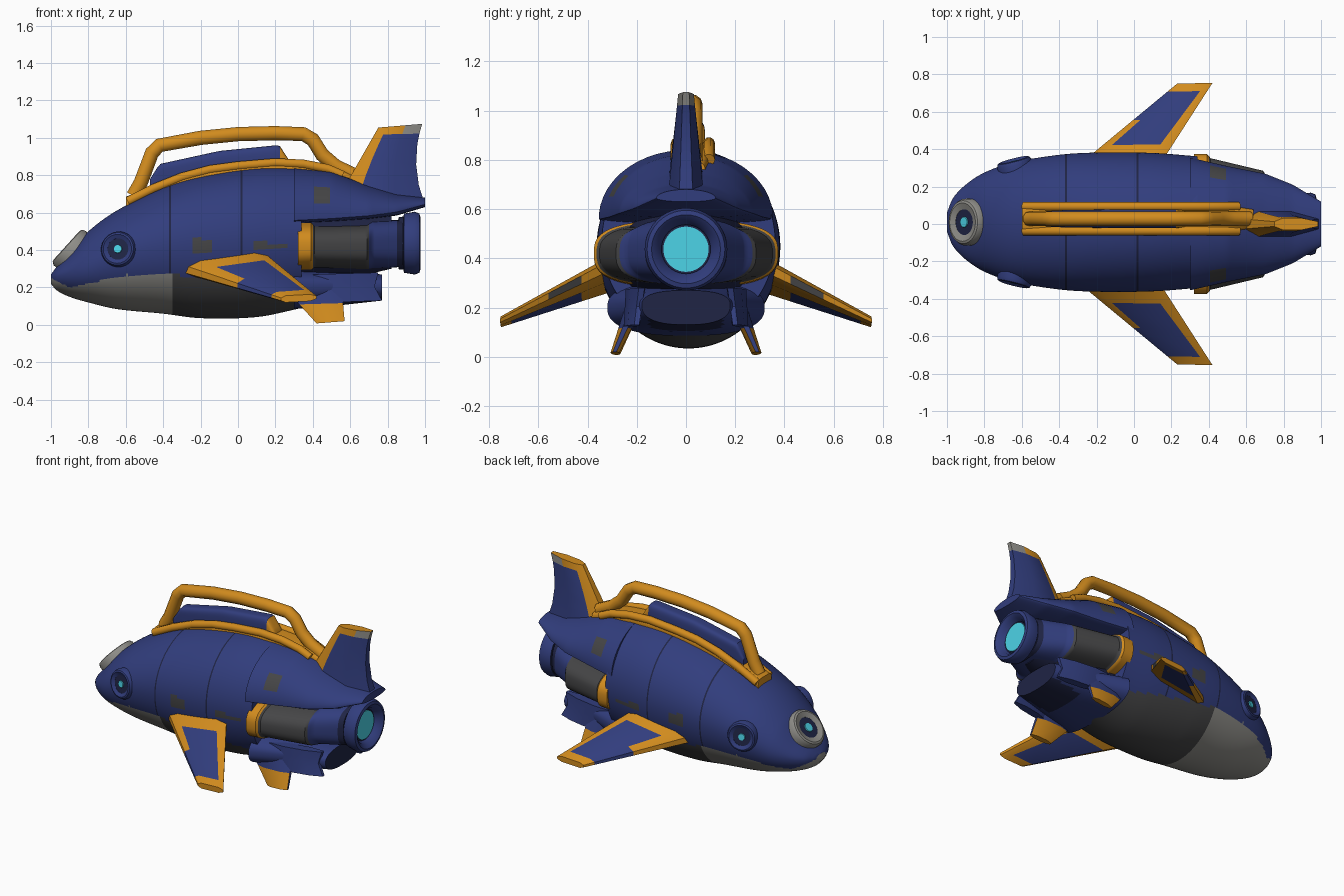
import bpy, bmesh, math
from mathutils import Vector

if "Cube" in bpy.data.objects:
    bpy.data.objects.remove(bpy.data.objects["Cube"], do_unlink=True)


def material(name, *rgb):
    m = bpy.data.materials.new(name)
    m.use_nodes = True
    m.diffuse_color = (*rgb, 1)
    m.node_tree.nodes["Principled BSDF"].inputs["Base Color"].default_value = (*rgb, 1)
    return m


PALETTE = [material("hull blue", .031, .047, .205), material("gold trim", .64, .26, .013),
           material("light grey", .27, .265, .245), material("dark grey", .06, .06, .062),
           material("cyan glow", .08, .72, .88), material("deep navy", .014, .018, .06)]
BLUE, GOLD, LIGHT, DARK, CYAN, NAVY = range(6)


def finish(name, bm, rule=None, angle=35):
    """Turn a bmesh into an object; rule is a colour, a function of face centre, or None if painted."""
    bmesh.ops.recalc_face_normals(bm, faces=bm.faces)
    if rule is not None:
        for f in bm.faces:
            f.material_index = rule(f.calc_center_median()) if callable(rule) else rule
    me = bpy.data.meshes.new(name)
    for m in PALETTE:
        me.materials.append(m)
    bm.to_mesh(me)
    bm.free()
    ob = bpy.data.objects.new(name, me)
    bpy.context.collection.objects.link(ob)
    bpy.ops.object.select_all(action='DESELECT')
    ob.select_set(True)
    bpy.context.view_layer.objects.active = ob
    bpy.ops.object.shade_smooth_by_angle(angle=math.radians(angle))


def bridge(bm, rings):
    for a, b in zip(rings, rings[1:]):
        n = len(a)
        for i in range(n):
            bm.faces.new((a[i], a[(i + 1) % n], b[(i + 1) % n], b[i]))
    bm.faces.new(rings[0])
    bm.faces.new(rings[-1])


def sample(st, x, smooth):
    """Interpolate station rows (x, top, middle, bottom, half width) at x."""
    k = max(i for i in range(len(st) - 1) if st[i][0] <= x + 1e-6)
    a, b = st[k], st[k + 1]
    h = b[0] - a[0]
    t = (x - a[0]) / h

    def slope(i, j):
        lo, hi = st[max(i - 1, 0)], st[min(i + 1, len(st) - 1)]
        return (hi[j] - lo[j]) / (hi[0] - lo[0])
    out = []
    for j in range(1, 5):
        v = a[j] + (b[j] - a[j]) * t
        if smooth:
            v = ((2*t**3 - 3*t*t + 1) * a[j] + (t**3 - 2*t*t + t) * h * slope(k, j)
                 + (3*t*t - 2*t**3) * b[j] + (t**3 - t*t) * h * slope(k + 1, j))
        out.append(v)
    return out


def loft(name, st, rule, rows=40, sides=48, power=1.0, y0=0, smooth=True):
    bm = bmesh.new()
    rings = []
    for r in range(rows + 1):
        x = st[0][0] + (st[-1][0] - st[0][0]) * r / rows
        top, mid, bot, hw = sample(st, x, smooth)
        ring = []
        for i in range(sides):
            a = math.tau * (i + .5) / sides
            c, s = (math.copysign(abs(v) ** power, v) for v in (math.cos(a), math.sin(a)))
            ring.append(bm.verts.new((x, y0 + hw * c, mid + s * ((top - mid) if s > 0 else (mid - bot)))))
        rings.append(ring)
    bridge(bm, rings)
    finish(name, bm, rule)


def fin(name, corners, spans, chords, thick, normal, rule, bow=0):
    """Tapered blade; rule(t, c) gives the colour at a span and chord fraction."""
    rl, rt, tl, tt = map(Vector, corners)
    normal = Vector(normal)
    bm = bmesh.new()
    rings, tags = [], {}
    for t in spans:
        top, low = [], []
        for c in chords:
            p = rl.lerp(tl, t).lerp(rt.lerp(tt, t), c)
            p.x += bow * 4 * t * (1 - t) * c
            w = thick[0] + (thick[1] - thick[0]) * t
            w *= .4 if c in (0, 1) else 1
            for side, row in ((1, top), (-1, low)):
                v = bm.verts.new(p + normal * w * side)
                tags[v] = (t, c)
                row.append(v)
        rings.append(top + low[::-1])
    bridge(bm, rings)
    for f in bm.faces:
        f.material_index = rule(*(sum(tags[v][k] for v in f.verts) / len(f.verts) for k in (0, 1)))
    finish(name, bm)


def lathe(name, profile, loc, axis, rule, sides=40):
    """Turn (distance along axis, radius) points around an axis."""
    q = Vector(axis).to_track_quat('Z', 'Y')
    bm = bmesh.new()
    bridge(bm, [[bm.verts.new(Vector(loc) + q @ Vector((r * math.cos(math.tau * i / sides),
                r * math.sin(math.tau * i / sides), d))) for i in range(sides)] for d, r in profile])
    finish(name, bm, rule)


def tube(name, points, radius, colour, y):
    cu = bpy.data.curves.new(name, 'CURVE')
    cu.dimensions = '3D'
    cu.bevel_depth, cu.bevel_resolution, cu.use_fill_caps = radius, 3, True
    sp = cu.splines.new('POLY')
    sp.points.add(len(points) - 1)
    for p, (x, z) in zip(sp.points, points):
        p.co = (x, y, z, 1)
    tmp = bpy.data.objects.new(name + "_path", cu)
    bpy.context.collection.objects.link(tmp)
    me = bpy.data.meshes.new_from_object(tmp.evaluated_get(bpy.context.evaluated_depsgraph_get()))
    bm = bmesh.new()
    bm.from_mesh(me)
    bpy.data.objects.remove(tmp, do_unlink=True)
    finish(name, bm, colour, 50)


# Main hull with jaw, belly, seams and hatches
def hull_colour(p):
    jaw = (.25 - (p.x + 1) * .5) if p.x < -.9 else min(.2 + (p.x + .9) * .22, .268)
    if p.x < -.35 and p.z < jaw:
        return LIGHT
    if p.x >= -.35 and p.z < .27 - (p.x + .35) * .13:
        return DARK
    if (-.24 < p.x < -.14 and .38 < p.z < .46) or (.08 < p.x < .26 and .41 < p.z < .44):
        return DARK
    if any(abs(p.x - s) < .005 for s in (-.36, .02)):
        return NAVY
    return BLUE


loft("hull", [(-1, .27, .25, .22, .05), (-.97, .31, .26, .185, .125), (-.9, .385, .28, .15, .2),
              (-.8, .50, .31, .12, .265), (-.65, .61, .37, .085, .318), (-.4, .735, .42, .06, .36),
              (-.2, .795, .44, .036, .372), (.1, .84, .46, .042, .37), (.34, .84, .47, .09, .352)],
     hull_colour, rows=140, sides=112, y0=.01)

# Rear shells and engine housing
loft("upper_tail_shell", [(.3, .84, .56, .54, .355), (.5, .82, .57, .55, .31), (.7, .745, .585, .565, .27),
                          (.85, .70, .605, .585, .21), (1, .68, .645, .63, .12)],
     lambda p: DARK if .41 < p.x < .5 and .64 < p.z < .73 else BLUE, smooth=False)
loft("lower_tail_shell", [(.3, .31, .2, .085, .32), (.5, .29, .21, .10, .25), (.77, .27, .21, .13, .18)],
     lambda p: NAVY if p.x > .765 or (abs(p.y) < .15 and p.z < .2 and p.x > .55) else BLUE,
     power=.8, smooth=False)
loft("tail_core", [(.3, .6, .43, .2, .3), (.6, .62, .43, .25, .22), (.82, .6, .43, .3, .14)], NAVY)
loft("engine_housing", [(.32, .555, .42, .28, .375), (.39, .555, .42, .285, .375), (.41, .54, .42, .295, .352),
                        (.69, .54, .42, .295, .285), (.72, .56, .43, .30, .24), (.88, .56, .435, .31, .15)],
     lambda p: GOLD if p.x < .395 else DARK if p.x < .7 else NAVY if p.x > .85 else BLUE,
     rows=56, power=.7, smooth=False)
lathe("engine_nozzle", [(0, .12), (.005, .14), (.03, .142), (.032, .158), (.09, .168), (.115, .158),
                        (.12, .14), (.10, .115), (.05, .095)], (.855, 0, .437), (1, 0, 0),
      lambda p: NAVY if p.x < .888 else BLUE)
lathe("glow_rim", [(0, .1), (.04, .1)], (.89, 0, .437), (1, 0, 0), NAVY)
lathe("engine_glow", [(0, .092), (.006, .092)], (.93, 0, .437), (1, 0, 0), CYAN)

# Tail fin
fin("tail_fin", [(.57, 0, .74), (1, 0, .64), (.75, 0, 1.055), (.985, 0, 1.075)],
    [0, .25, .5, .75, .88, 1], [0, .2, .62, 1], (.07, .032), (0, 1, 0),
    lambda t, c: (LIGHT if c > .62 else GOLD) if t > .88 else GOLD if c < .2 else BLUE, bow=-.04)

# Carrying handle, rails and dorsal ridge
HY = .028
tube("handle", [(-.56, .69), (-.52, .76), (-.46, .92), (-.42, .96), (-.2, 1.0), (0, 1.02), (.2, 1.025),
                (.35, 1.02), (.40, .99), (.45, .91), (.52, .85), (.62, .80)], .04, GOLD, HY)
for side, label in ((1, "left"), (-1, "right")):
    tube("rail_" + label, [(-.59, .66), (-.45, .73), (-.3, .79), (-.15, .83), (0, .85), (.2, .867), (.35, .86),
                           (.48, .835), (.56, .80)], .025, GOLD, HY + side * .065)
loft("rail_bed", [(-.6, .685, .64, .6, .07), (-.3, .8, .76, .7, .085), (0, .855, .8, .75, .085),
                  (.25, .87, .82, .75, .085), (.5, .845, .78, .7, .07), (.64, .79, .74, .68, .05)],
     GOLD, power=.5, y0=HY)
loft("dorsal_ridge", [(-.47, .78, .75, .72, .04), (-.42, .86, .8, .72, .045), (-.1, .93, .85, .75, .05),
                      (.22, .962, .87, .78, .05), (.28, .87, .83, .78, .045)],
     lambda p: GOLD if p.x > .215 else BLUE, power=.5, y0=HY, smooth=False)


# Round eyes: ring, iris and glowing pupil
def eye(name, loc, axis, size, inner, ring):
    lathe(name + "_ring", [(-.06, size), (0, size), (.016, size * .92), (.02, size * .82),
                           (.008, size * inner), (-.03, size * inner)], loc, axis, ring)
    lathe(name + "_iris", [(-.002, size * inner), (.007, size * inner)], loc, axis, NAVY)
    lathe(name + "_pupil", [(.004, size * .24), (.013, size * .22)], loc, axis, CYAN, 16)


eye("nose_eye", (-.902, .01, .412), (-.74, 0, .67), .125, .55, LIGHT)

for s, label in ((1, "left"), (-1, "right")):
    eye("eye_" + label, (-.64, .01 + s * .314, .405), (-.25, s, .1), .095, .6, BLUE)
    # Swept wings with gold edging and a dark gap in the trailing edge
    fin("wing_" + label, [(-.29, s * .32, .30), (.14, s * .32, .365), (.23, s * .75, .137), (.42, s * .755, .147)],
        [0, .24, .55, .9, 1], [0, .13, .82, 1], (.05, .018), (0, 0, 1),
        lambda t, c: DARK if c > .95 and .2 < t < .5 else
        GOLD if t < .2 or t > .9 or c > .85 or (c < .1 and t < .5) else BLUE)
    # Ventral fins with gold tips
    fin("ventral_fin_" + label, [(.2, s * .2, .25), (.55, s * .19, .25), (.42, s * .283, .008), (.57, s * .29, .02)],
        [0, .3, .58, 1], [0, .25, .75, 1], (.04, .018), (0, 1, 0),
        lambda t, c: GOLD if t > .58 and c < .95 else BLUE)
    # Lower tail skirts
    fin("tail_skirt_" + label, [(.4, s * .23, .27), (.75, s * .18, .28), (.5, s * .24, .12), (.77, s * .2, .13)],
        [0, .5, 1], [0, .3, .7, 1], (.03, .025), (0, 1, 0), lambda t, c: BLUE, bow=-.03)
